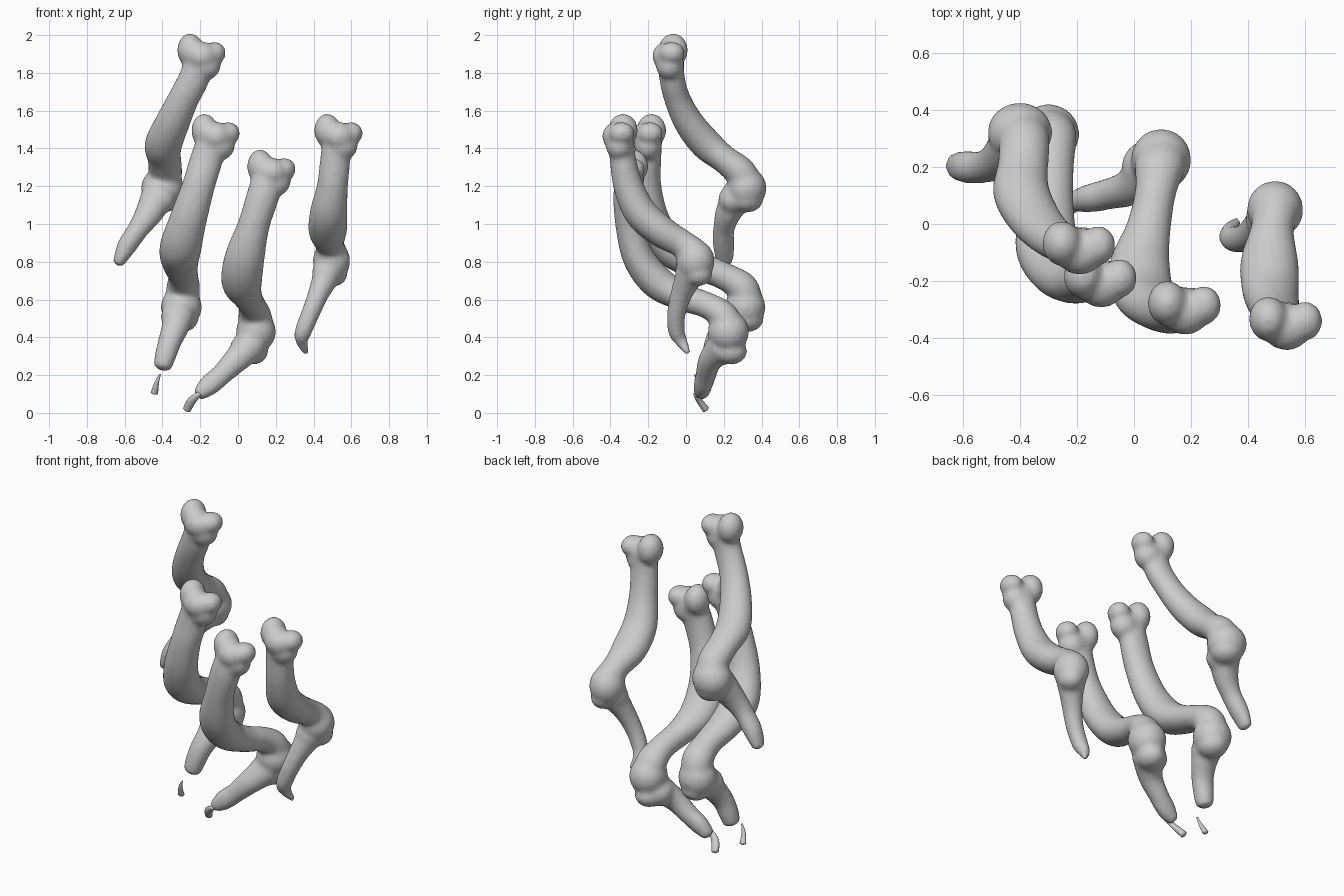
import bpy, bmesh, math
from mathutils import Vector, Matrix


def spline(pts, steps=6):
    """Catmull-Rom through rows of (x, y, z, side radius, depth radius)."""
    out = []
    n = len(pts)
    for i in range(n - 1):
        p = [pts[max(i - 1, 0)], pts[i], pts[i + 1], pts[min(i + 2, n - 1)]]
        for s in range(steps):
            t = s / steps
            out.append([0.5 * (2 * b + (c - a) * t + (2 * a - 5 * b + 4 * c - d) * t * t
                               + (3 * b - a - 3 * c + d) * t ** 3) for a, b, c, d in zip(*p)])
    out.append(list(pts[-1]))
    return out


def tube(bm, pts, sides=20):
    """Closed tube with oval rings and domed ends."""
    rows = spline(pts)
    cs = [Vector(r[:3]) for r in rows]
    rings = []
    for i, r in enumerate(rows):
        t = (cs[min(i + 1, len(cs) - 1)] - cs[max(i - 1, 0)]).normalized()
        side = (Vector((1, 0, 0)) - t * t.x).normalized()
        depth = t.cross(side)
        rings.append([bm.verts.new(cs[i] + side * math.cos(a) * r[3] + depth * math.sin(a) * r[4])
                      for a in (2 * math.pi * k / sides for k in range(sides))])
    for a, b in zip(rings, rings[1:]):
        for k in range(sides):
            j = (k + 1) % sides
            bm.faces.new((a[k], a[j], b[j], b[k]))
    for ring, e, n, r in ((rings[0], cs[0], cs[1], rows[0]), (rings[-1], cs[-1], cs[-2], rows[-1])):
        tip = bm.verts.new(e + (e - n).normalized() * min(r[3], r[4]) * 0.5)
        for k in range(sides):
            bm.faces.new((ring[k], ring[(k + 1) % sides], tip))


def ball(bm, x, y, z, rx, ry, rz):
    m = Matrix.Translation((x, y, z)) @ Matrix.Diagonal((rx, ry, rz, 1))
    bmesh.ops.create_uvsphere(bm, u_segments=20, v_segments=12, radius=1, matrix=m)


def finish(name, bm, voxel, smooth):
    bmesh.ops.recalc_face_normals(bm, faces=bm.faces[:])
    me = bpy.data.meshes.new(name)
    bm.to_mesh(me)
    bm.free()
    ob = bpy.data.objects.new(name, me)
    bpy.context.collection.objects.link(ob)
    if voxel:
        rm = ob.modifiers.new("fuse", 'REMESH')
        rm.mode = 'VOXEL'
        rm.voxel_size = voxel
        rm.use_smooth_shade = True
        sm = ob.modifiers.new("soften", 'SMOOTH')
        sm.factor = 0.5
        sm.iterations = smooth
    for p in me.polygons:
        p.use_smooth = True


def digit(name, shaft, distal, balls):
    """Finger: long shaft with a saddle head, bent middle bone, knuckle and tip bone."""
    bm = bmesh.new()
    tube(bm, shaft)
    tube(bm, distal)
    x, y, z = shaft[0][:3]
    # bean-shaped saddle head: tall lobe left, lower lobe right, filled neck
    ball(bm, x - 0.048, y + 0.012, z + 0.02, 0.07, 0.08, 0.09)
    ball(bm, x + 0.015, y - 0.022, z - 0.01, 0.085, 0.078, 0.075)
    ball(bm, x + 0.08, y + 0.005, z + 0.005, 0.062, 0.07, 0.06)
    ball(bm, x + 0.03, y - 0.005, z - 0.06, 0.085, 0.075, 0.08)
    for b in balls:
        ball(bm, *b)
    finish(name, bm, 0.012, 12)


# Outer left digit, the highest
digit("digit_one",
      [(-0.205, -0.08, 1.9, .07, .07), (-0.23, -0.075, 1.78, .082, .068),
       (-0.29, -0.045, 1.66, .083, .07), (-0.35, 0.02, 1.53, .093, .08),
       (-0.395, 0.11, 1.42, .10, .085), (-0.39, 0.2, 1.345, .09, .075),
       (-0.385, 0.29, 1.27, .09, .085), (-0.40, 0.325, 1.18, .09, .085)],
      [(-0.42, 0.28, 1.16, .09, .09), (-0.47, 0.225, 1.06, .075, .07),
       (-0.53, 0.2, 0.97, .057, .057), (-0.59, 0.2, 0.88, .052, .057),
       (-0.635, 0.205, 0.79, .03, .045)],
      [(-0.40, 0.32, 1.19, .115, .107, .11), (-0.42, 0.25, 1.13, .09, .08, .08),
       (-0.395, 0.32, 1.13, .09, .09, .07)])

# Second digit
digit("digit_two",
      [(-0.13, -0.195, 1.475, .075, .07), (-0.165, -0.2, 1.35, .087, .07),
       (-0.21, -0.205, 1.2, .088, .075), (-0.265, -0.17, 1.02, .10, .085),
       (-0.305, -0.08, 0.87, .112, .095), (-0.305, 0.06, 0.785, .095, .08),
       (-0.29, 0.2, 0.725, .08, .073), (-0.29, 0.3, 0.66, .09, .085),
       (-0.30, 0.32, 0.57, .09, .085)],
      [(-0.31, 0.28, 0.54, .09, .09), (-0.33, 0.21, 0.46, .075, .07),
       (-0.36, 0.16, 0.38, .063, .06), (-0.385, 0.14, 0.3, .057, .057),
       (-0.4, 0.13, 0.24, .048, .05)],
      [(-0.30, 0.315, 0.56, .11, .107, .11), (-0.32, 0.24, 0.51, .09, .08, .08),
       (-0.295, 0.32, 0.495, .085, .092, .068)])

# Third digit, reaching the floor
digit("digit_three",
      [(0.165, -0.29, 1.285, .075, .075), (0.135, -0.31, 1.16, .087, .075),
       (0.085, -0.3, 1.0, .085, .075), (0.035, -0.25, 0.82, .107, .085),
       (0.02, -0.15, 0.69, .108, .09), (0.05, -0.02, 0.615, .08, .075),
       (0.075, 0.11, 0.57, .073, .07), (0.09, 0.2, 0.51, .09, .08),
       (0.10, 0.23, 0.42, .09, .085)],
      [(0.07, 0.2, 0.36, .09, .09), (-0.01, 0.13, 0.28, .07, .065),
       (-0.09, 0.105, 0.2, .057, .055), (-0.155, 0.09, 0.145, .057, .05),
       (-0.21, 0.08, 0.095, .035, .04)],
      [(0.095, 0.225, 0.43, .107, .11, .11), (0.05, 0.2, 0.34, .095, .095, .085),
       (0.08, 0.235, 0.325, .08, .09, .07)])

# Fourth digit on the right
digit("digit_four",
      [(0.52, -0.345, 1.475, .07, .07), (0.515, -0.335, 1.35, .08, .07),
       (0.5, -0.305, 1.2, .083, .08), (0.48, -0.24, 1.06, .1, .088),
       (0.475, -0.13, 0.96, .102, .085), (0.485, -0.02, 0.895, .077, .075),
       (0.495, 0.04, 0.84, .085, .085), (0.495, 0.05, 0.78, .085, .08)],
      [(0.48, 0.03, 0.75, .08, .08), (0.43, -0.02, 0.64, .058, .06),
       (0.385, -0.05, 0.53, .05, .05), (0.345, -0.05, 0.43, .046, .045),
       (0.338, -0.025, 0.38, .034, .034), (0.362, 0.012, 0.315, .016, .018)],
      [(0.495, 0.05, 0.805, .1, .103, .11), (0.47, 0.02, 0.74, .08, .08, .075),
       (0.51, 0.065, 0.735, .07, .075, .065)])

# Loose claw slivers beneath the second and third digits
for name, pts in (
        ("claw_sliver_two", [(-0.412, 0.05, 0.205, .004, .005), (-0.43, 0.06, 0.16, .012, .01),
                             (-0.443, 0.085, 0.105, .02, .016)]),
        ("claw_sliver_three", [(-0.205, 0.05, 0.1, .014, .012), (-0.245, 0.07, 0.065, .024, .016),
                               (-0.27, 0.105, 0.018, .022, .02)])):
    bm = bmesh.new()
    tube(bm, pts, 10)
    finish(name, bm, 0, 0)
